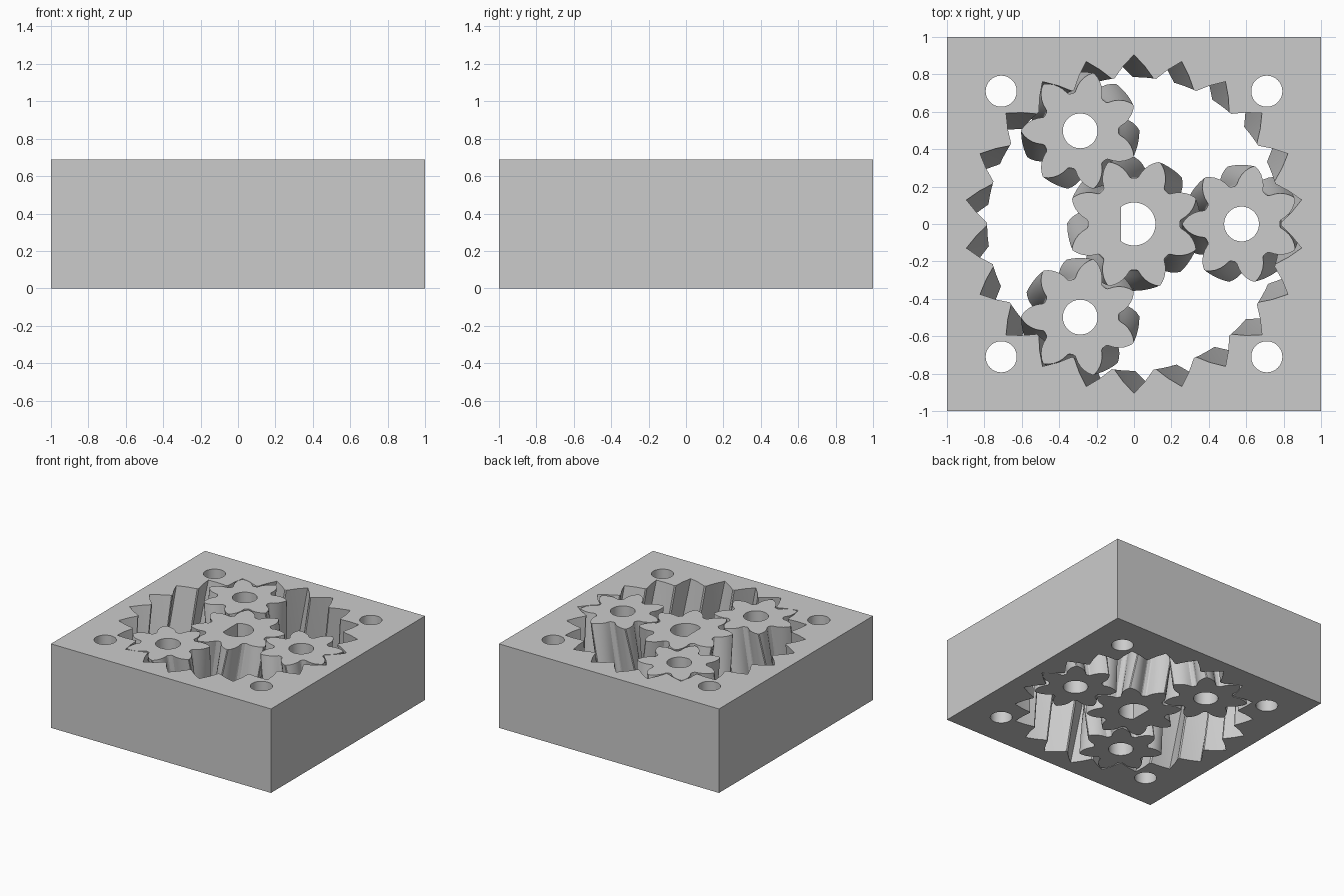
import bpy
import bmesh
import math

HEIGHT = 0.69
ORBIT = 0.575
SUN_TEETH, PLANET_TEETH, RING_TEETH = 8, 7, 22

old = bpy.data.objects.get("Cube")
if old:
    bpy.data.objects.remove(old, do_unlink=True)

grey = bpy.data.materials.new("light grey")
grey.use_nodes = True
grey.diffuse_color = (0.6, 0.6, 0.6, 1)
grey.node_tree.nodes["Principled BSDF"].inputs["Base Color"].default_value = (0.6, 0.6, 0.6, 1)


def circle(radius, cx=0, cy=0, sides=48):
    steps = [math.tau * i / sides for i in range(sides)]
    return [(cx + radius * math.cos(a), cy + radius * math.sin(a)) for a in steps]


def toothed(teeth, start, half_tooth):
    """Closed outline; half_tooth lists (radius, share of a pitch) from the tooth centre."""
    mirrored = [(r, -s) for r, s in reversed(half_tooth) if s > 0]
    pitch = math.tau / teeth
    return [(r * math.cos(start + (k + s) * pitch), r * math.sin(start + (k + s) * pitch))
            for k in range(teeth) for r, s in mirrored + half_tooth]


def gear_outline(teeth, start, root, tip):
    """Leaf-shaped tooth with a small notch at the root."""
    flank = [(1, 0.015), (0.88, 0.09), (0.72, 0.17), (0.52, 0.25), (0.32, 0.315),
             (0.15, 0.36), (0.05, 0.39), (0, 0.44)]
    return toothed(teeth, start, [(root + (tip - root) * f, s) for f, s in flank])


def extrude(name, outlines, location=(0, 0, 0)):
    """Raise (outline, twist) pairs into one solid; inner outlines become holes."""
    bm = bmesh.new()
    caps = []
    for points, twist in outlines:
        levels = 16 if twist else 1
        rows = []
        for i in range(levels + 1):
            t = i / levels
            c, s = math.cos(twist * (t - 1)), math.sin(twist * (t - 1))
            rows.append([bm.verts.new((x * c - y * s, x * s + y * c, t * HEIGHT))
                         for x, y in points])
        n = len(points)
        for low, high in zip(rows, rows[1:]):
            for j in range(n):
                k = (j + 1) % n
                bm.faces.new((low[j], low[k], high[k], high[j]))
        caps.append((rows[0], rows[-1]))
    # flat bottom and top
    for end in (0, 1):
        edges = [bm.edges.get((row[end][j - 1], row[end][j]))
                 for row in caps for j in range(len(row[end]))]
        bmesh.ops.triangle_fill(bm, edges=edges, use_beauty=True, normal=(0, 0, 1))
    bmesh.ops.recalc_face_normals(bm, faces=bm.faces[:])
    mesh = bpy.data.meshes.new(name)
    bm.to_mesh(mesh)
    bm.free()
    mesh.materials.append(grey)
    obj = bpy.data.objects.new(name, mesh)
    obj.location = location
    bpy.context.collection.objects.link(obj)
    bpy.ops.object.select_all(action='DESELECT')
    obj.select_set(True)
    bpy.context.view_layer.objects.active = obj
    bpy.ops.object.shade_smooth_by_angle(angle=math.radians(25))
    return obj


# square housing with internal helical teeth and corner bolt holes
square = [(-1, -1), (1, -1), (1, 1), (-1, 1)]
grooves = toothed(RING_TEETH, math.pi / 2,
                  [(0.905, 0), (0.845, 0.24), (0.785, 0.47)])
bolts = [(circle(0.083, 0.71 * sx, 0.71 * sy), 0) for sx in (-1, 1) for sy in (-1, 1)]
extrude("ring_housing", [(square, 0), (grooves, -math.pi / RING_TEETH)] + bolts)

# central gear with a D-shaped bore
d_bore = [(max(x, -0.07), y) for x, y in circle(0.115)]
extrude("sun_gear", [
    (gear_outline(SUN_TEETH, math.pi / SUN_TEETH, 0.245, 0.357), math.pi / SUN_TEETH),
    (d_bore, 0)])

# three orbiting gears with round bores
for i, side in enumerate(("left", "back", "front")):
    a = math.tau * i / 3
    extrude(f"planet_gear_{side}", [
        (gear_outline(PLANET_TEETH, math.pi, 0.205, 0.316), -math.pi / PLANET_TEETH),
        (circle(0.093), 0)],
        (ORBIT * math.cos(a), ORBIT * math.sin(a), 0))
